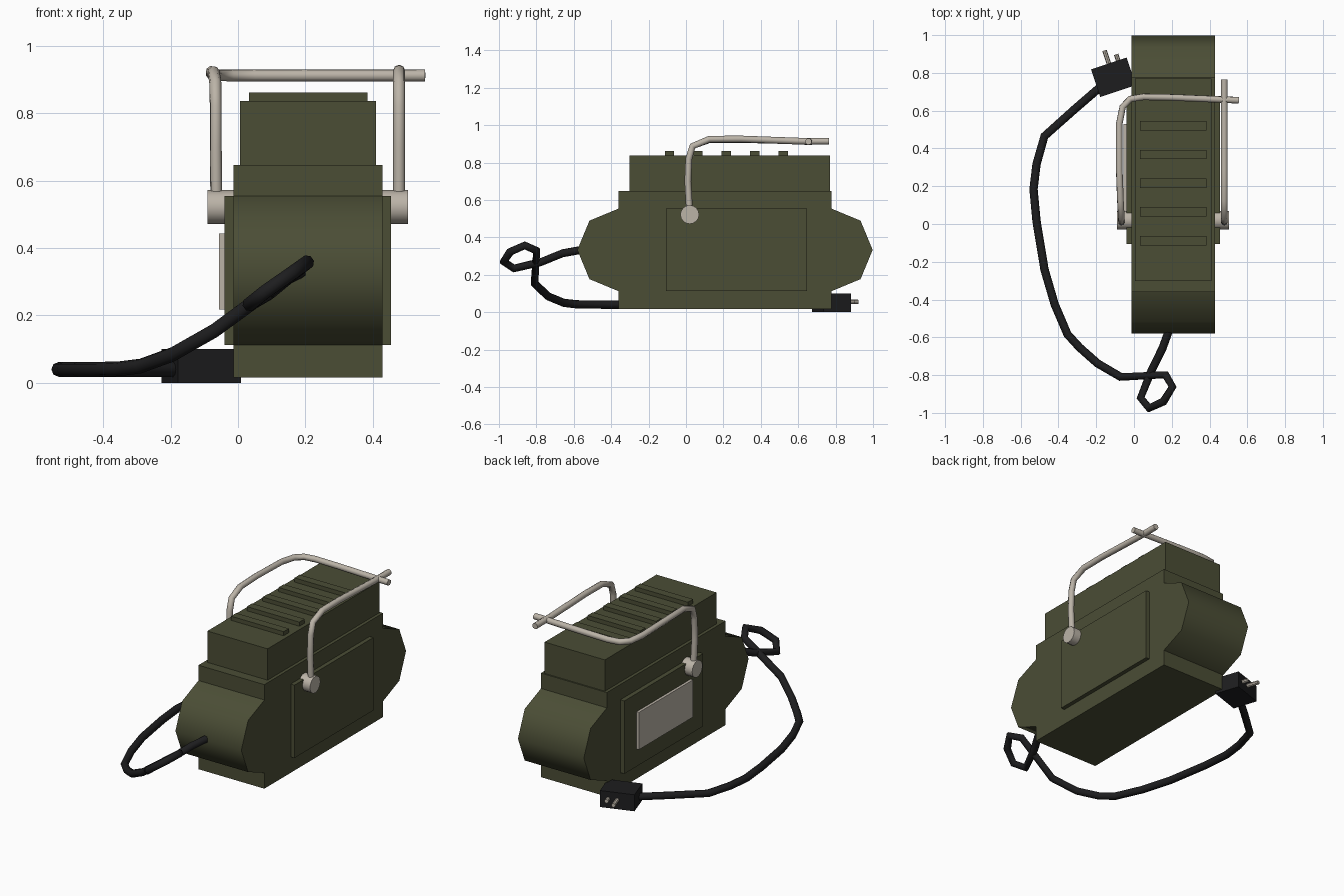
import bpy, bmesh, math
from mathutils import Matrix, Vector

if "Cube" in bpy.data.objects:
    bpy.data.objects.remove(bpy.data.objects["Cube"])


def material(name, rgb):
    m = bpy.data.materials.new(name)
    m.diffuse_color = (*rgb, 1)
    m.use_nodes = True
    m.node_tree.nodes["Principled BSDF"].inputs["Base Color"].default_value = m.diffuse_color
    return m


GREEN = material("olive_green", (0.070, 0.075, 0.036))
METAL = material("warm_grey_metal", (0.50, 0.455, 0.39))
BLACK = material("cable_black", (0.0125, 0.0125, 0.0135))


def finish(bm, name, mat, smooth=None):
    bmesh.ops.recalc_face_normals(bm, faces=bm.faces[:])
    me = bpy.data.meshes.new(name)
    bm.to_mesh(me)
    bm.free()
    ob = bpy.data.objects.new(name, me)
    bpy.context.collection.objects.link(ob)
    me.materials.append(mat)
    if smooth:
        bpy.ops.object.select_all(action='DESELECT')
        ob.select_set(True)
        bpy.context.view_layer.objects.active = ob
        bpy.ops.object.shade_smooth_by_angle(angle=math.radians(smooth))
    return ob


def box(name, x, y, z, mat):
    """Box from (min, max) ranges."""
    bm = bmesh.new()
    size = [r[1] - r[0] for r in (x, y, z)]
    mid = [(r[0] + r[1]) / 2 for r in (x, y, z)]
    bmesh.ops.create_cube(bm, size=1, matrix=Matrix.Translation(mid) @ Matrix.Diagonal((*size, 1)))
    return finish(bm, name, mat)


def cylinder(name, start, end, radius, sides, mat):
    a, b = Vector(start), Vector(end)
    rot = (b - a).to_track_quat('Z', 'Y').to_matrix().to_4x4()
    bm = bmesh.new()
    bmesh.ops.create_cone(bm, cap_ends=True, segments=sides, radius1=radius, radius2=radius,
                          depth=(b - a).length, matrix=Matrix.Translation((a + b) / 2) @ rot)
    return finish(bm, name, mat, 40)


def tube(name, points, radius, mat):
    cu = bpy.data.curves.new(name, 'CURVE')
    cu.dimensions = '3D'
    cu.bevel_depth = radius
    cu.bevel_resolution = 2
    cu.use_fill_caps = True
    sp = cu.splines.new('POLY')
    sp.points.add(len(points) - 1)
    for p, co in zip(sp.points, points):
        p.co = (*co, 1)
    cu.materials.append(mat)
    ob = bpy.data.objects.new(name, cu)
    bpy.context.collection.objects.link(ob)
    return ob


# main case: side profile with half-octagon bulges at both ends
Y0, Y1, ZC, R = -0.36, 0.777, 0.333, 0.221
profile = [(Y0, 0.016), (Y1, 0.016)]
profile += [(Y1 + R * math.cos(math.radians(a)), ZC + R * math.sin(math.radians(a)))
            for a in range(-90, 91, 45)]
profile += [(Y1, 0.647), (Y0, 0.647)]
profile += [(Y0 + R * math.cos(math.radians(a)), ZC + R * math.sin(math.radians(a)))
            for a in range(90, 271, 45)]
bm = bmesh.new()
face = bm.faces.new([bm.verts.new((-0.013, y, z)) for y, z in profile])
ext = bmesh.ops.extrude_face_region(bm, geom=[face])
bmesh.ops.translate(bm, vec=(0.442, 0, 0), verts=[v for v in ext["geom"] if isinstance(v, bmesh.types.BMVert)])
finish(bm, "main_case", GREEN, 50)

# upper housing and its ribs
box("upper_housing", (0.006, 0.41), (-0.302, 0.769), (0.63, 0.837), GREEN)
for i in range(5):
    y = -0.088 + 0.152 * i
    box(f"top_rib_{i + 1}", (0.032, 0.385), (y - 0.025, y + 0.025), (0.82, 0.862), GREEN)

# raised side panels and the plate on the left one
box("side_panels", (-0.04, 0.454), (-0.107, 0.648), (0.112, 0.554), GREEN)
box("left_plate", (-0.056, -0.035), (0.012, 0.53), (0.218, 0.444), METAL)

# handle pivots
cylinder("left_pivot", (0.0, 0.02, 0.522), (-0.09, 0.02, 0.522), 0.05, 16, METAL)
cylinder("right_pivot", (0.42, 0.02, 0.522), (0.504, 0.02, 0.522), 0.05, 16, METAL)

# crossing handle rods
tube("left_handle", [(-0.064, 0.02, 0.52), (-0.066, 0.01, 0.70), (-0.066, 0.015, 0.82),
                     (-0.067, 0.035, 0.888), (-0.072, 0.125, 0.922), (-0.078, 0.29, 0.923),
                     (-0.078, 0.53, 0.917), (-0.06, 0.62, 0.913), (-0.02, 0.662, 0.912),
                     (0.05, 0.673, 0.912), (0.2, 0.67, 0.912), (0.555, 0.655, 0.912)], 0.018, METAL)
tube("right_handle", [(0.478, 0.02, 0.52), (0.478, 0.01, 0.70), (0.478, 0.015, 0.82),
                      (0.478, 0.035, 0.888), (0.478, 0.125, 0.925), (0.478, 0.29, 0.926),
                      (0.478, 0.62, 0.914), (0.478, 0.765, 0.914)], 0.018, METAL)

# power cable: from plug round the left side, small loop, into the front end
tube("power_cable", [(-0.14, 0.755, 0.045), (-0.19, 0.715, 0.04), (-0.315, 0.607, 0.04),
                     (-0.474, 0.465, 0.04), (-0.516, 0.317, 0.04), (-0.532, 0.184, 0.04),
                     (-0.516, 0.015, 0.04), (-0.474, -0.24, 0.04), (-0.42, -0.425, 0.04),
                     (-0.352, -0.584, 0.042), (-0.289, -0.653, 0.05), (-0.193, -0.738, 0.085),
                     (-0.07, -0.81, 0.155), (0.167, -0.798, 0.328), (0.204, -0.862, 0.357),
                     (0.156, -0.94, 0.323), (0.08, -0.975, 0.27), (0.035, -0.92, 0.234),
                     (0.093, -0.775, 0.268), (0.15, -0.66, 0.315), (0.19, -0.55, 0.335)],
     0.022, BLACK)

# plug with two prongs, turned on the ground
turn = Matrix.Translation((-0.109, 0.777, 0.05)) @ Matrix.Rotation(math.radians(18.4), 4, 'Z')
plug = box("plug", (-0.099, 0.099), (-0.077, 0.077), (-0.05, 0.05), BLACK)
plug.matrix_world = turn
for name, u, tip in (("plug_prong_1", 0.0, 0.15), ("plug_prong_2", 0.052, 0.11)):
    cylinder(name, (u, 0.06, 0.005), (u, tip, 0.005), 0.012, 8, METAL).matrix_world = turn
